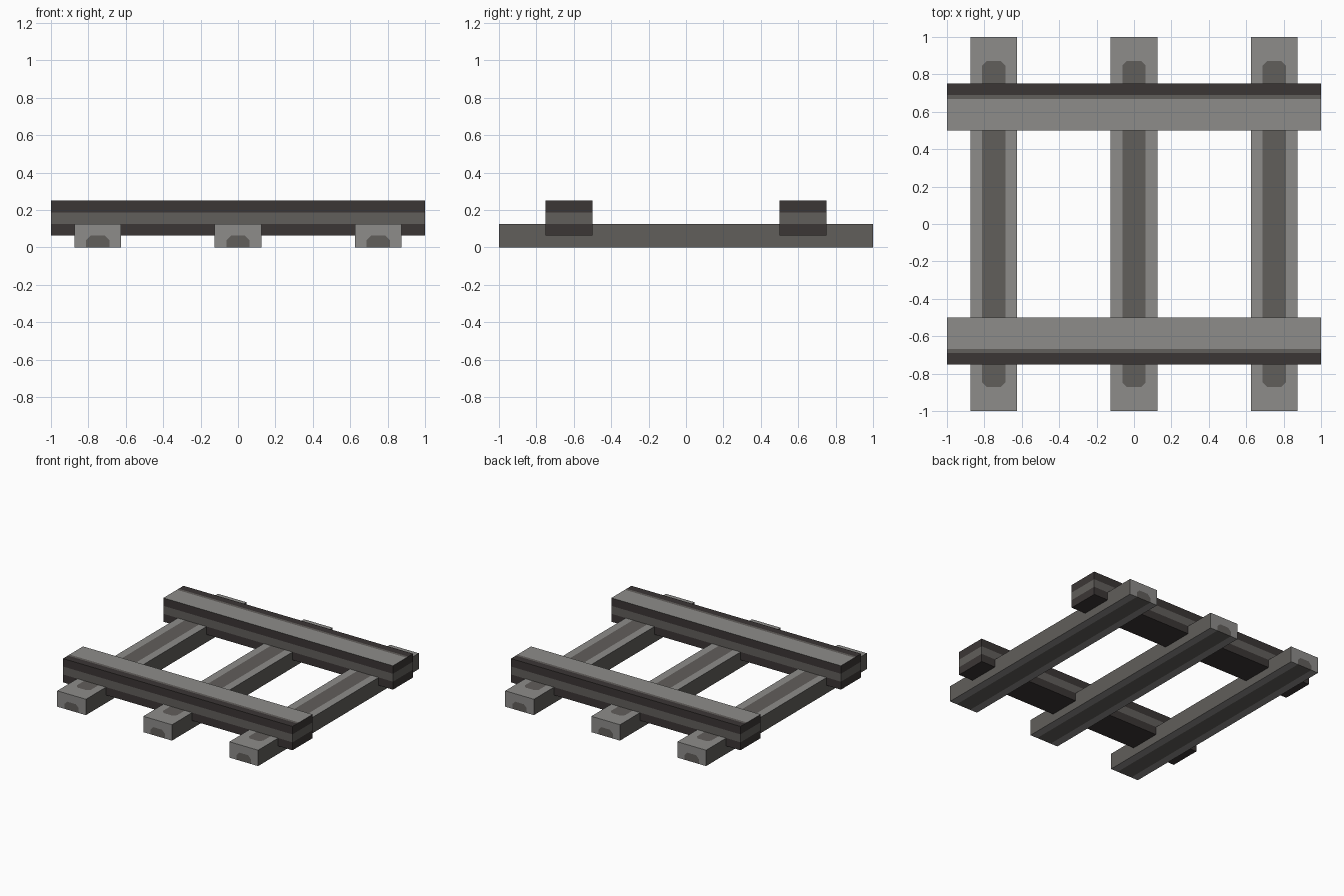
import bpy, bmesh
from mathutils import Vector

if "Cube" in bpy.data.objects:
    bpy.data.objects.remove(bpy.data.objects["Cube"])


def material(name, rgb):
    m = bpy.data.materials.new(name)
    lin = [((c / 255 + 0.055) / 1.055) ** 2.4 for c in rgb]
    m.diffuse_color = (*lin, 1)
    m.use_nodes = True
    m.node_tree.nodes["Principled BSDF"].inputs["Base Color"].default_value = m.diffuse_color
    return m


LIGHT, MID, DARK = 0, 1, 2
mats = [material("light_stone", (141, 140, 138)),
        material("mid_stone", (97, 94, 91)),
        material("dark_stone", (59, 54, 53))]


def painted_box(name, lo, hi, cuts, rule, location=(0, 0, 0)):
    """Box split by flat cuts (point, normal), faces coloured by a rule."""
    bm = bmesh.new()
    bmesh.ops.create_cube(bm, size=1)
    lo, hi = Vector(lo), Vector(hi)
    for v in bm.verts:
        v.co = (lo + hi) / 2 + v.co * (hi - lo)
    for point, normal in cuts:
        bmesh.ops.bisect_plane(bm, geom=bm.verts[:] + bm.edges[:] + bm.faces[:],
                               plane_co=point, plane_no=normal, dist=1e-6)
    bm.normal_update()
    for f in bm.faces:
        f.material_index = rule(f.calc_center_median(), f.normal)
    me = bpy.data.meshes.new(name)
    bm.to_mesh(me)
    bm.free()
    for m in mats:
        me.materials.append(m)
    ob = bpy.data.objects.new(name, me)
    ob.location = location
    bpy.context.collection.objects.link(ob)


# Sleepers: inlaid stripe on top with clipped corners, patch on each end
W, L, H, C = 0.0625, 0.872, 0.0625, 0.025


def sleeper_rule(c, n):
    x, y = abs(c.x), abs(c.y)
    if abs(n.x) > 0.5:
        return MID
    if n.z > 0.5:
        inside = x < W and y < L and x + y < W + L - C
    elif n.z < -0.5:
        inside = x < W
    else:
        inside = x < W and c.z < H and x + c.z < W + H - C
    return MID if inside else LIGHT


sleeper_cuts = [((0, 0, H), (0, 0, 1))]
for sx in (-1, 1):
    sleeper_cuts += [((sx * W, 0, 0), (1, 0, 0)),
                     ((0, sx * L, 0), (0, 1, 0)),
                     ((sx * W, 0, H - C), (sx, 0, 1))]
    for sy in (-1, 1):
        sleeper_cuts.append(((sx * W, sy * (L - C), 0), (sx, sy, 0)))

for i, x in enumerate((-0.75, 0, 0.75)):
    painted_box(f"sleeper_{i + 1}", (-0.125, -1, 0), (0.125, 1, 0.125),
                sleeper_cuts, sleeper_rule, (x, 0, 0))


# Rails: banded sides, dark underside, outer edge strips on top
def rail_rule(c, n):
    if n.z > 0.5:
        y = abs(c.y)
        return DARK if y > 0.69 else MID if y > 0.668 else LIGHT
    if n.z < -0.5:
        return DARK
    return MID if 0.125 < c.z < 0.1875 else DARK


for side, s in (("front", -1), ("back", 1)):
    ys = sorted((s * 0.5, s * 0.75))
    cuts = [((0, 0, z), (0, 0, 1)) for z in (0.125, 0.1875)]
    cuts += [((0, s * y, 0), (0, 1, 0)) for y in (0.668, 0.69)]
    painted_box(f"{side}_rail", (-1, ys[0], 0.0625), (1, ys[1], 0.25), cuts, rail_rule)
